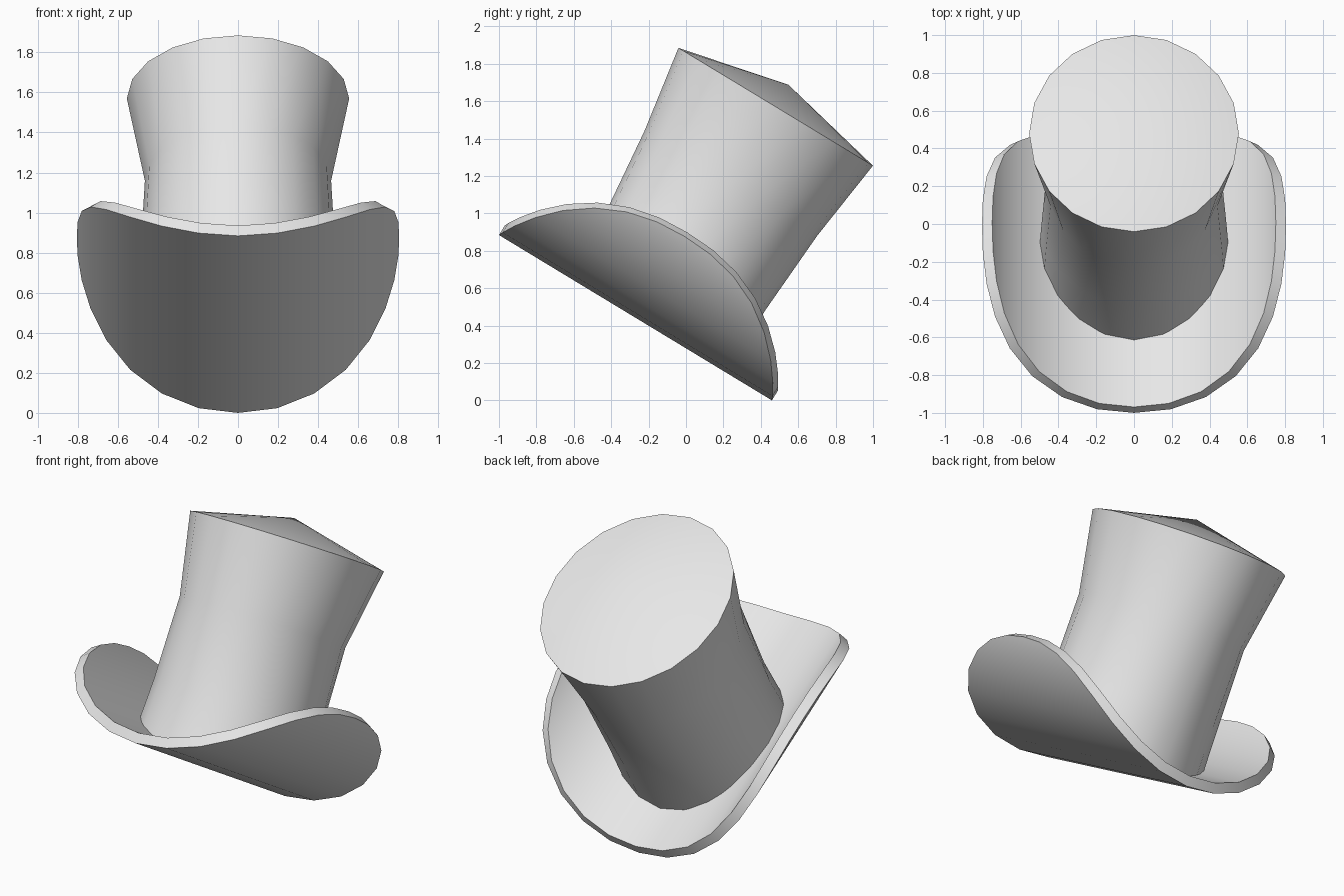
import bpy, bmesh, math

if "Cube" in bpy.data.objects:
    bpy.data.objects.remove(bpy.data.objects["Cube"])

TILT = math.radians(-31.2)      # whole hat leans backwards
BASE = 0.238                    # underside of the brim along its centre line
BEND = 0.892                    # bend radius of the curled brim
THICK = 0.06

felt = bpy.data.materials.new("grey_felt")
felt.diffuse_color = (0.8, 0.8, 0.8, 1)
felt.use_nodes = True
felt.node_tree.nodes["Principled BSDF"].inputs["Base Color"].default_value = felt.diffuse_color


def finish(name, bm):
    bmesh.ops.recalc_face_normals(bm, faces=bm.faces[:])
    mesh = bpy.data.meshes.new(name)
    bm.to_mesh(mesh)
    bm.free()
    mesh.materials.append(felt)
    obj = bpy.data.objects.new(name, mesh)
    bpy.context.collection.objects.link(obj)
    obj.rotation_euler.x = TILT
    bpy.ops.object.select_all(action='DESELECT')
    obj.select_set(True)
    bpy.context.view_layer.objects.active = obj
    bpy.ops.object.shade_smooth_by_angle(angle=math.radians(32))
    return obj


def make_brim(segments=32, power=2.27):
    """Rounded oval sheet rolled up at both sides, with thickness."""
    bm = bmesh.new()
    rings = []
    for r in (BEND, BEND - THICK):
        ring = []
        for k in range(segments):
            a = 2 * math.pi * k / segments
            c, s = math.cos(a), math.sin(a)
            q = (abs(c) ** power + abs(s) ** power) ** (-1 / power)
            roll = 1.004 * c * q / BEND
            ring.append(bm.verts.new((r * math.sin(roll),
                                      -0.46 + 0.853 * s * q,
                                      BASE + BEND - r * math.cos(roll))))
        rings.append(ring)
    # strips across the sheet, running front to back
    for ring in rings:
        for k in range(segments // 2):
            ids = [k, k + 1, (segments - k - 1) % segments, (segments - k) % segments]
            bm.faces.new([ring[i] for i in dict.fromkeys(ids)])
    # outer edge
    low, high = rings
    for k in range(segments):
        n = (k + 1) % segments
        bm.faces.new((low[k], low[n], high[n], high[k]))
    return finish("brim", bm)


def make_crown(segments=20):
    """Flared oval tube with a shallow pointed top, sunk into the brim."""
    # height, centre y, half width, half length (None follows the brim)
    rows = [(None, -0.392, 0.50, 0.507),
            (0.63, -0.387, 0.49, 0.50),
            (1.116, -0.396, 0.465, 0.54),
            (1.591, -0.403, 0.555, 0.608)]
    bm = bmesh.new()
    rings = []
    for height, cy, rx, ry in rows:
        ring = []
        for k in range(segments):
            a = 2 * math.pi * k / segments
            x = rx * math.sin(a)
            z = height
            if z is None:
                z = BASE + BEND - math.sqrt((BEND - THICK / 2) ** 2 - x * x)
            ring.append(bm.verts.new((x, cy - ry * math.cos(a), z)))
        rings.append(ring)
    for low, high in zip(rings, rings[1:]):
        for k in range(segments):
            n = (k + 1) % segments
            bm.faces.new((low[k], low[n], high[n], high[k]))
    # pointed top
    tip = bm.verts.new((0, -0.405, 1.727))
    top = rings[-1]
    for k in range(segments):
        bm.faces.new((top[k], top[(k + 1) % segments], tip))
    return finish("crown", bm)


make_brim()
make_crown()
